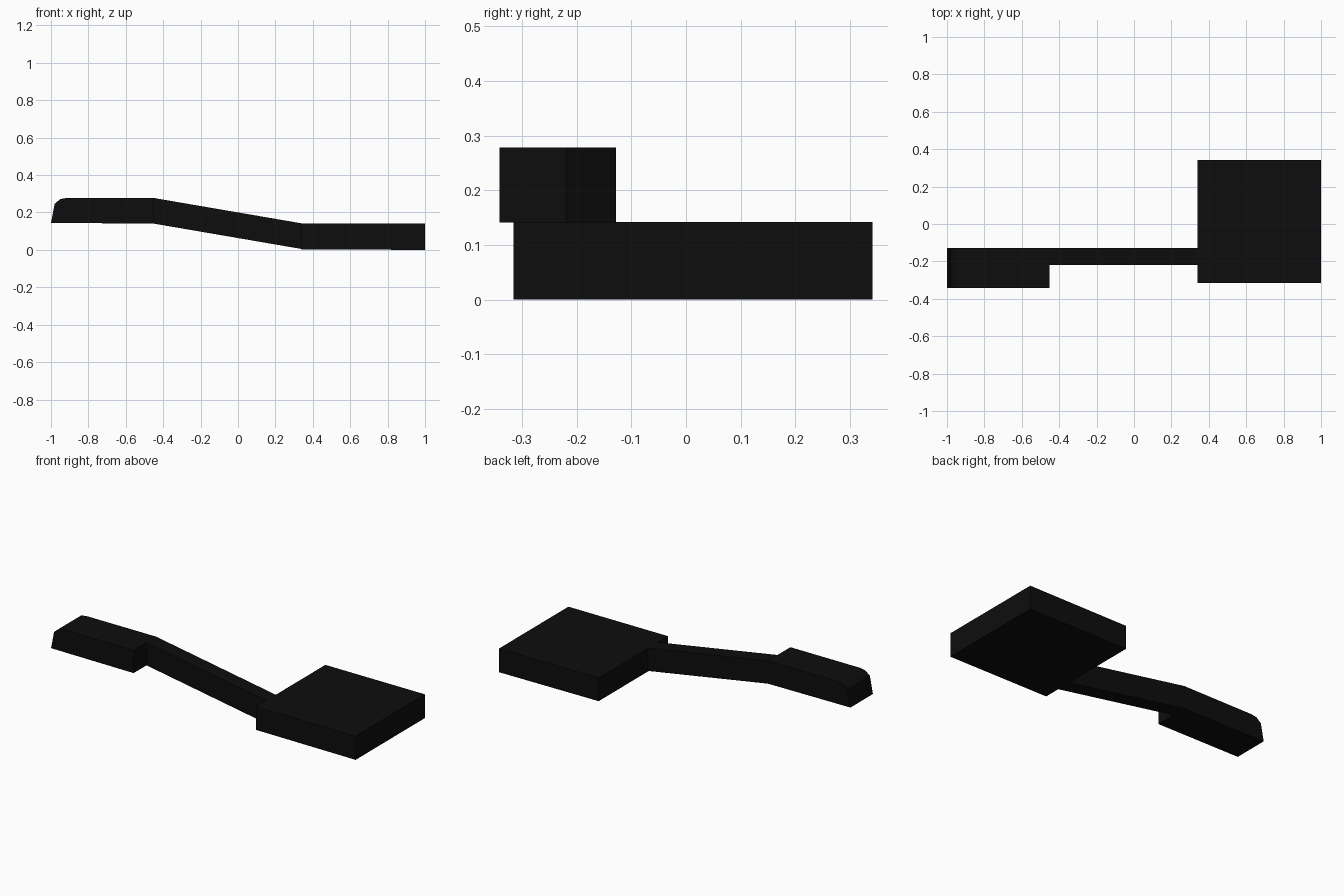
import bpy, bmesh

if "Cube" in bpy.data.objects:
    bpy.data.objects.remove(bpy.data.objects["Cube"])

black = bpy.data.materials.new("near_black")
black.diffuse_color = (0.004, 0.004, 0.004, 1)
black.use_nodes = True
black.node_tree.nodes["Principled BSDF"].inputs["Base Color"].default_value = black.diffuse_color


def extrude_profile(name, profile, y0, y1):
    """Extrude an (x, z) outline along y from y0 to y1."""
    bm = bmesh.new()
    face = bm.faces.new([bm.verts.new((x, y0, z)) for x, z in profile])
    res = bmesh.ops.extrude_face_region(bm, geom=[face])
    verts = [v for v in res["geom"] if isinstance(v, bmesh.types.BMVert)]
    bmesh.ops.translate(bm, verts=verts, vec=(0, y1 - y0, 0))
    bmesh.ops.recalc_face_normals(bm, faces=bm.faces)
    mesh = bpy.data.meshes.new(name)
    bm.to_mesh(mesh)
    bm.free()
    mesh.materials.append(black)
    obj = bpy.data.objects.new(name, mesh)
    bpy.context.collection.objects.link(obj)
    return obj


# Wide low square slab
extrude_profile("low_slab",
                [(0.34, 0.003), (1.0, 0.0), (1.0, 0.142), (0.34, 0.142)],
                -0.315, 0.341)

# Narrow sloping arm
extrude_profile("sloping_arm",
                [(-0.453, 0.141), (0.34, 0.005), (0.34, 0.142), (-0.453, 0.278)],
                -0.219, -0.128)

# Raised end block with a rounded nose
extrude_profile("raised_end",
                [(-1.0, 0.144), (-0.453, 0.141), (-0.453, 0.278), (-0.915, 0.278),
                 (-0.95, 0.272), (-0.98, 0.247)],
                -0.341, -0.128)
